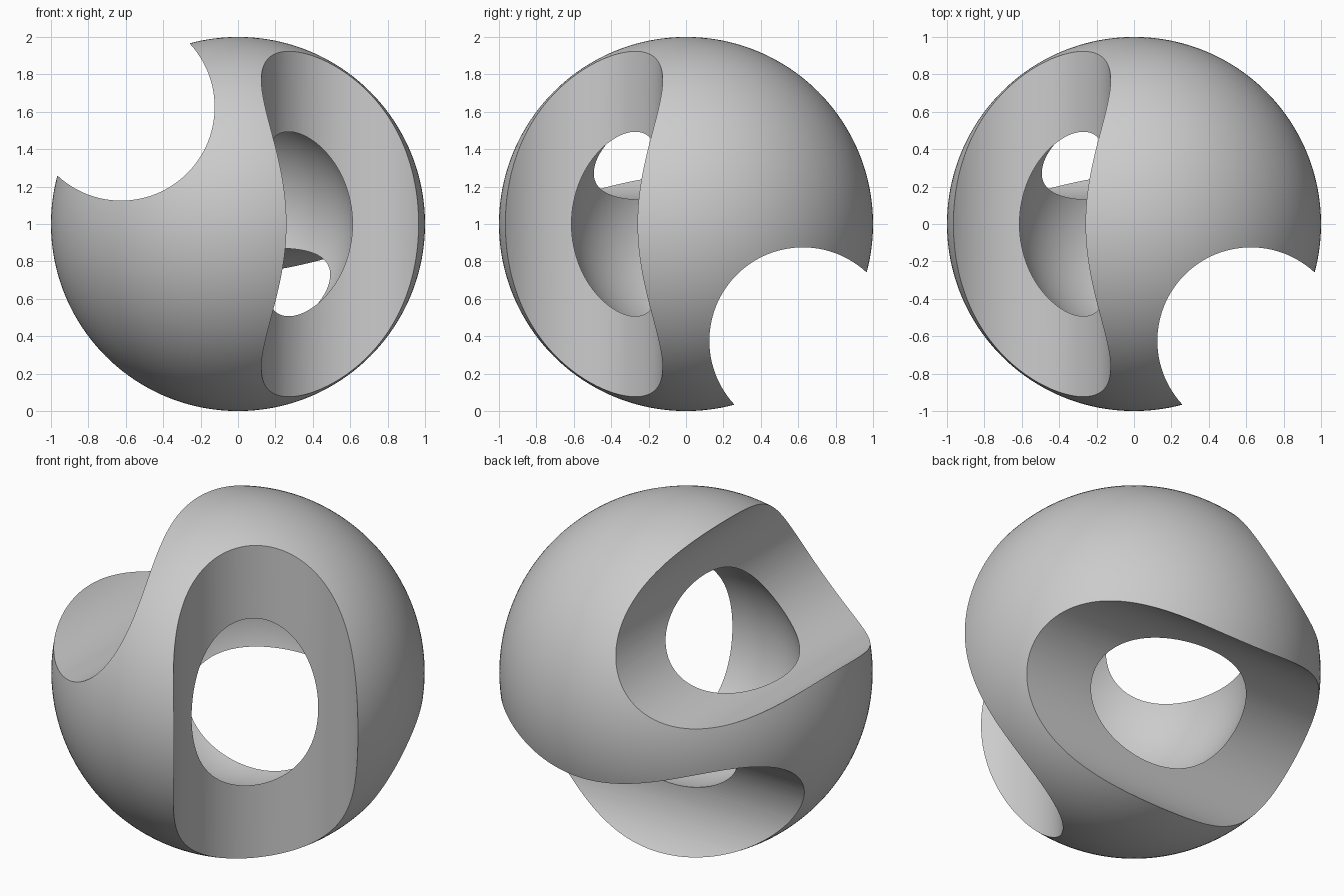
import bpy
from math import pi

if "Cube" in bpy.data.objects:
    bpy.data.objects.remove(bpy.data.objects["Cube"])

C = 0.625   # bore offset from the centre, also the cavity radius
R = 0.5     # bore radius


def add_sphere(name, radius, segments):
    bpy.ops.mesh.primitive_uv_sphere_add(
        segments=segments, ring_count=segments // 2, radius=radius, location=(0, 0, 1))
    ob = bpy.context.object
    ob.name = name
    return ob


def add_bore(name, location, rotation):
    bpy.ops.mesh.primitive_cylinder_add(
        vertices=160, radius=R, depth=3, location=location, rotation=rotation)
    ob = bpy.context.object
    ob.name = name
    return ob


# outer ball, hollowed to a thick shell and bored along each axis
shell = add_sphere("hollow_bored_sphere", 1.0, 192)

cutters = [
    add_sphere("cavity_cutter", C, 128),
    add_bore("bore_cutter_y", (-C, 0, 1 + C), (pi / 2, 0, 0)),
    add_bore("bore_cutter_x", (0, C, 1 - C), (0, pi / 2, 0)),
    add_bore("bore_cutter_z", (C, -C, 1), (0, 0, 0)),
]

bpy.ops.object.select_all(action='DESELECT')
shell.select_set(True)
bpy.context.view_layer.objects.active = shell
for cutter in cutters:
    cutter.hide_render = True
    mod = shell.modifiers.new(cutter.name, 'BOOLEAN')
    mod.operation = 'DIFFERENCE'
    mod.solver = 'EXACT'
    mod.object = cutter
    bpy.ops.object.modifier_apply(modifier=mod.name)

for cutter in cutters:
    bpy.data.objects.remove(cutter, do_unlink=True)

# smooth walls with crisp rims
bpy.ops.object.shade_smooth_by_angle(angle=pi / 6)
